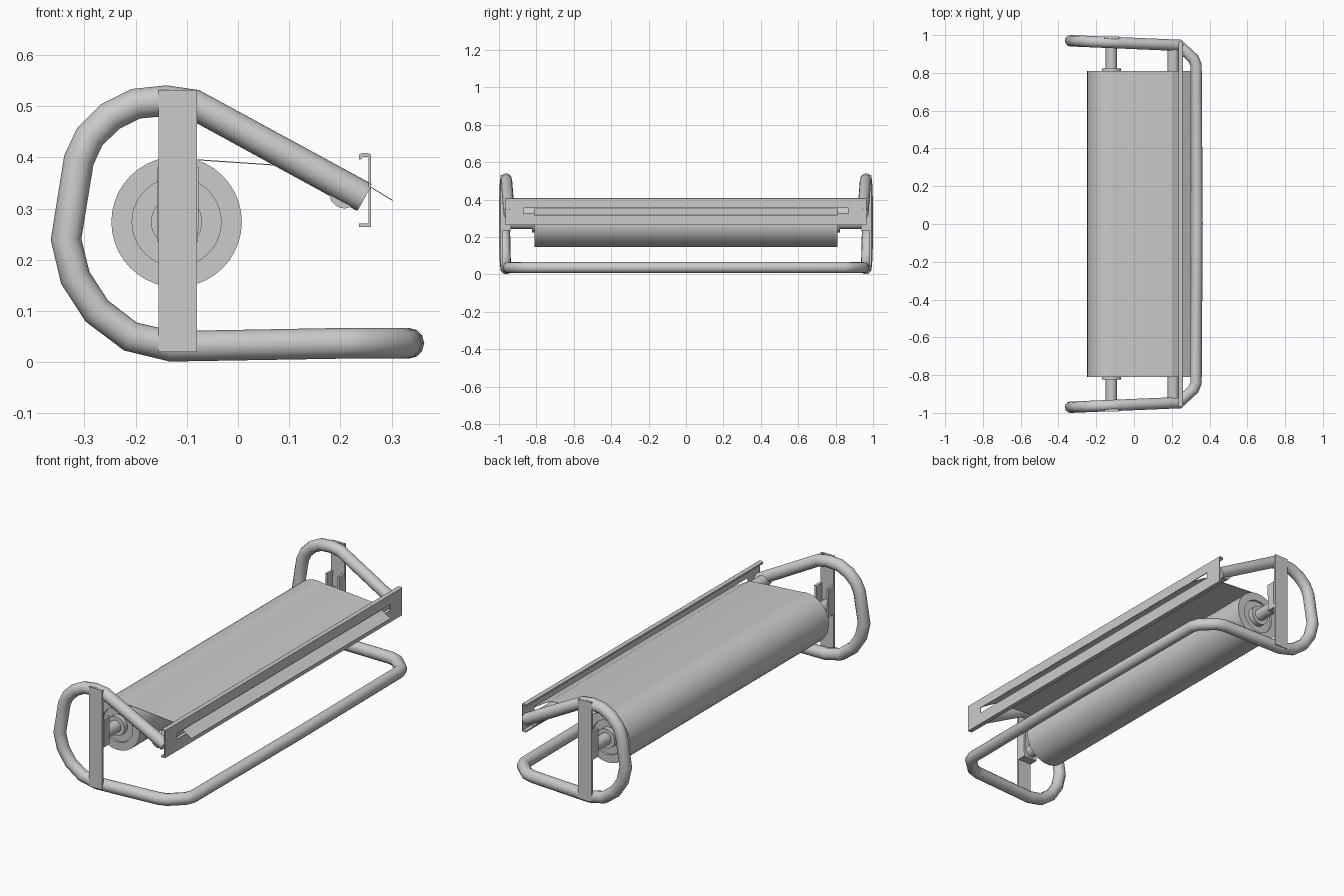
import bpy, bmesh, math

if "Cube" in bpy.data.objects:
    bpy.data.objects.remove(bpy.data.objects["Cube"])

CX, CZ = -0.12, 0.274      # roll axis
ROLL_Y = 0.81              # half length of the roll


def finish(name, bm, smooth=False):
    bmesh.ops.recalc_face_normals(bm, faces=bm.faces)
    me = bpy.data.meshes.new(name)
    bm.to_mesh(me)
    bm.free()
    ob = bpy.data.objects.new(name, me)
    bpy.context.collection.objects.link(ob)
    if smooth:
        smooth_angle(ob)
    return ob


def smooth_angle(ob):
    bpy.ops.object.select_all(action='DESELECT')
    ob.select_set(True)
    bpy.context.view_layer.objects.active = ob
    bpy.ops.object.shade_smooth_by_angle(angle=math.radians(35))


def prism(name, profile, y0, y1):
    """Extrude a closed x-z profile along y."""
    bm = bmesh.new()
    face = bm.faces.new([bm.verts.new((x, y0, z)) for x, z in profile])
    ext = bmesh.ops.extrude_face_region(bm, geom=[face])
    bmesh.ops.translate(bm, vec=(0, y1 - y0, 0),
                        verts=[v for v in ext['geom'] if isinstance(v, bmesh.types.BMVert)])
    return finish(name, bm)


def lathe(name, profile, segs=40):
    """Spin (radius, y) points about the roll axis."""
    bm = bmesh.new()
    rings = []
    for r, y in profile:
        rings.append([bm.verts.new((CX + r * math.cos(2 * math.pi * i / segs), y,
                                    CZ + r * math.sin(2 * math.pi * i / segs))) for i in range(segs)])
    for a, b in zip(rings, rings[1:]):
        for i in range(segs):
            j = (i + 1) % segs
            bm.faces.new((a[i], a[j], b[j], b[i]))
    bm.faces.new(rings[0])
    bm.faces.new(rings[-1])
    return finish(name, bm, True)


def tube(name, pts, r):
    cu = bpy.data.curves.new(name, 'CURVE')
    cu.dimensions = '3D'
    cu.bevel_depth = r
    cu.bevel_resolution = 4
    cu.use_fill_caps = True
    sp = cu.splines.new('POLY')
    sp.points.add(len(pts) - 1)
    for p, c in zip(sp.points, pts):
        p.co = (*c, 1)
    ob = bpy.data.objects.new(name, cu)
    bpy.context.collection.objects.link(ob)
    bpy.ops.object.select_all(action='DESELECT')
    ob.select_set(True)
    bpy.context.view_layer.objects.active = ob
    bpy.ops.object.convert(target='MESH')
    smooth_angle(bpy.context.view_layer.objects.active)


def rect(x0, x1, z0, z1):
    return [(x0, z0), (x1, z0), (x1, z1), (x0, z1)]


# bent tube frame: upper arm, rear bend, foot, then mirrored across the front
side = [(0.247, 0.322), (-0.085, 0.503), (-0.14, 0.511), (-0.2, 0.505), (-0.25, 0.48),
        (-0.29, 0.44), (-0.311, 0.395), (-0.336, 0.24), (-0.318, 0.165), (-0.276, 0.1),
        (-0.21, 0.05), (-0.13, 0.031), (0.21, 0.037)]
half = [(x, 0.97 - 0.042 * (x + 0.336), z) for x, z in side]
half += [(0.25, 0.935, 0.037), (0.315, 0.875, 0.037), (0.329, 0.84, 0.037)]
path = half + [(0.334, 0, 0.037)] + [(x, -y, z) for x, y, z in reversed(half)]
tube("tube_frame", path, 0.03)

# upper cross tube behind the tear bar
tube("cross_tube", [(0.208, -0.955, 0.33), (0.208, 0.955, 0.33)], 0.03)

# tear bar: lipped channel with a long slot
upper = [(0.255, 0.355), (0.26, 0.355), (0.26, 0.405), (0.254, 0.409), (0.242, 0.409),
         (0.236, 0.405), (0.236, 0.396), (0.240, 0.396), (0.244, 0.401), (0.255, 0.401)]
lower = [(0.255, 0.325), (0.26, 0.325), (0.26, 0.264), (0.236, 0.264), (0.236, 0.271), (0.255, 0.271)]
prism("tear_bar_upper", upper, -0.965, 0.965)
prism("tear_bar_lower", lower, -0.965, 0.965)
for s in (-1, 1):
    prism("tear_bar_end", rect(0.255, 0.26, 0.325, 0.355), s * 0.87, s * 0.965)

# paper roll with recessed core ring and end collar
end = [(0.057, ROLL_Y - 0.012), (0.087, ROLL_Y - 0.012), (0.087, ROLL_Y), (0.1275, ROLL_Y)]
lathe("paper_roll", [(r, -y) for r, y in end] + end[::-1])
for s in (-1, 1):
    lathe("end_collar", [(0.05, s * 0.79), (0.05, s * 0.824)], 32)
lathe("shaft", [(0.03, -0.982), (0.03, 0.982)], 24)

# loose sheet running from the roll through the slot
line = [(-0.12, 0.4015), (-0.08, 0.3965), (0.06, 0.387), (0.205, 0.374), (0.235, 0.358), (0.302, 0.317)]
prism("paper_sheet", line + [(x, z - 0.002) for x, z in reversed(line)], -ROLL_Y, ROLL_Y)

# side uprights with a two-pronged shaft cradle
cradle = [(-0.157, 0.235), (-0.078, 0.235), (-0.076, 0.38), (-0.09, 0.38), (-0.09, 0.275),
          (-0.1, 0.25), (-0.12, 0.243), (-0.14, 0.25), (-0.15, 0.275), (-0.145, 0.38), (-0.157, 0.38)]
for s in (-1, 1):
    prism("upright", rect(-0.155, -0.08, 0.02, 0.532), s * 0.98, s * 0.992)
    prism("shaft_cradle", cradle, s * 0.935, s * 0.98)
